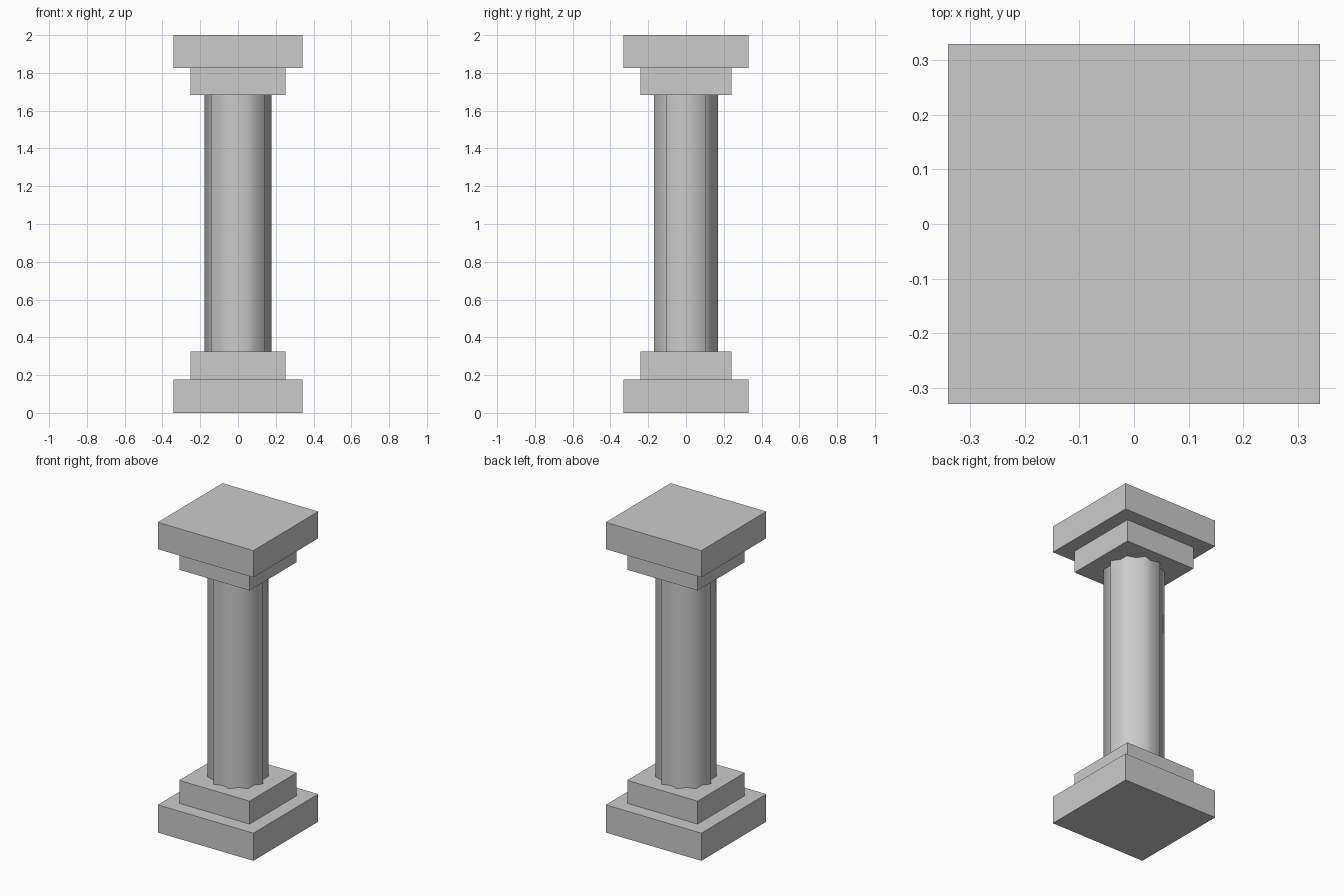
import bpy, bmesh, math

if "Cube" in bpy.data.objects:
    bpy.data.objects.remove(bpy.data.objects["Cube"])

FLUTES = 10
RIDGE, VALLEY = 0.178, 0.151


def block(name, half_x, half_y, z0, z1):
    bpy.ops.mesh.primitive_cube_add(size=1, location=(0, 0, (z0 + z1) / 2))
    ob = bpy.context.object
    ob.name = name
    ob.scale = (2 * half_x, 2 * half_y, z1 - z0)
    bpy.ops.object.transform_apply(location=False, rotation=False, scale=True)
    return ob


def fluted_shaft(name, z0, z1):
    # Star-shaped section: ridges alternate with valleys
    bm = bmesh.new()
    ring = []
    for i in range(2 * FLUTES):
        r = VALLEY if i % 2 else RIDGE
        a = math.pi * i / FLUTES
        ring.append(bm.verts.new((r * math.cos(a), r * math.sin(a), z0)))
    base = bm.faces.new(ring)
    ext = bmesh.ops.extrude_face_region(bm, geom=[base], use_keep_orig=True)
    top = [v for v in ext["geom"] if isinstance(v, bmesh.types.BMVert)]
    bmesh.ops.translate(bm, verts=top, vec=(0, 0, z1 - z0))
    bmesh.ops.recalc_face_normals(bm, faces=bm.faces)
    mesh = bpy.data.meshes.new(name)
    bm.to_mesh(mesh)
    bm.free()
    ob = bpy.data.objects.new(name, mesh)
    bpy.context.collection.objects.link(ob)
    # Smooth around the flutes, sharp at the end caps
    bpy.ops.object.select_all(action='DESELECT')
    ob.select_set(True)
    bpy.context.view_layer.objects.active = ob
    bpy.ops.object.shade_smooth_by_angle(angle=math.radians(82))
    return ob


# Stepped base
block("base_plinth", 0.341, 0.33, 0.0, 0.178)
block("base_step", 0.251, 0.24, 0.178, 0.326)

# Fluted column
fluted_shaft("shaft", 0.326, 1.684)

# Stepped capital
block("capital_step", 0.251, 0.24, 1.684, 1.827)
block("capital_slab", 0.341, 0.33, 1.827, 2.0)
